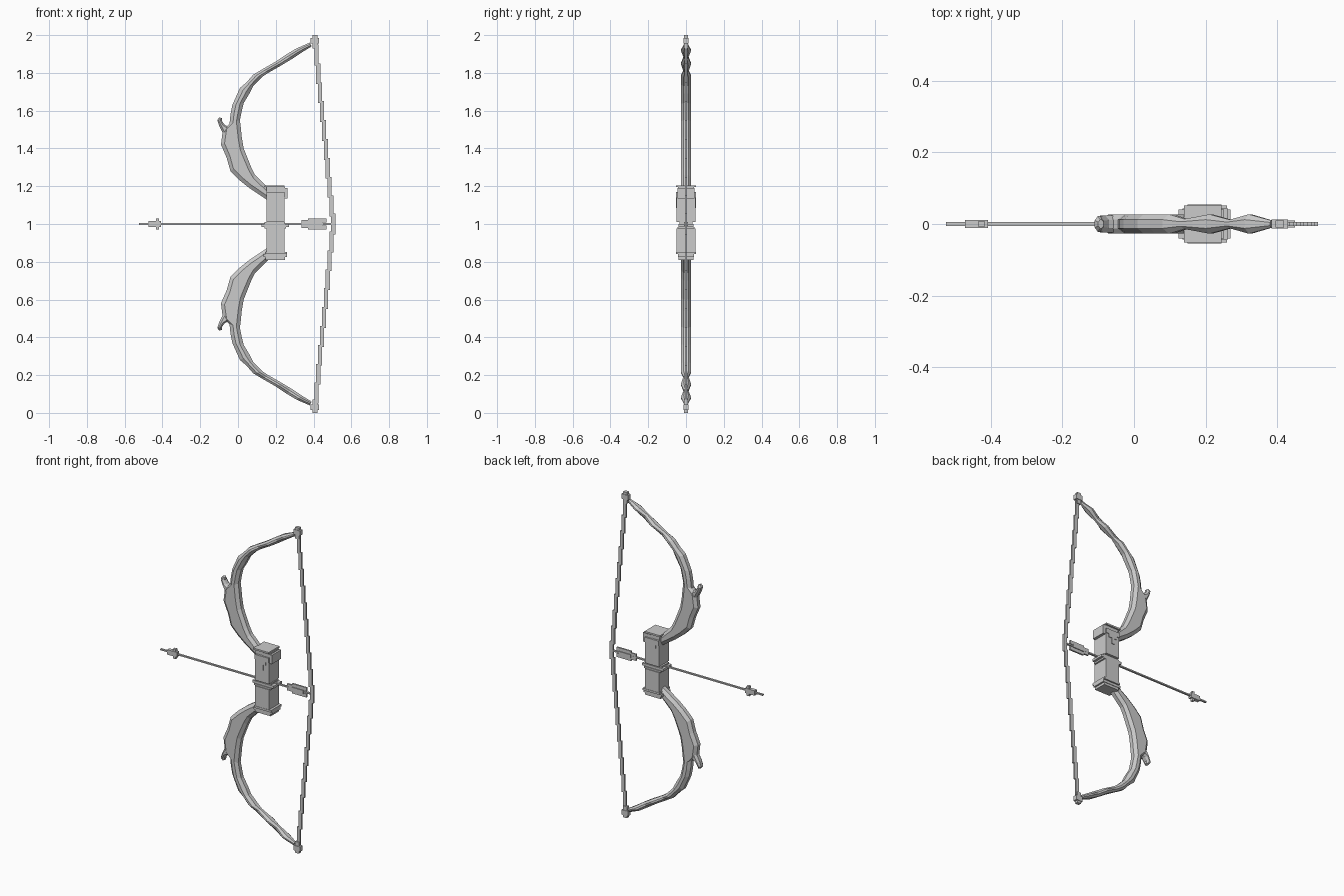
import bpy, bmesh
from mathutils import Vector

default = bpy.data.objects.get("Cube")
if default:
    bpy.data.objects.remove(default, do_unlink=True)

grey = bpy.data.materials.new("plain grey")
grey.use_nodes = True
colour = (0.6, 0.6, 0.6, 1)
grey.diffuse_color = colour
grey.node_tree.nodes["Principled BSDF"].inputs["Base Color"].default_value = colour

MID = 1.0  # height of the arrow and of the mirror plane


def finish(name, bm):
    bmesh.ops.recalc_face_normals(bm, faces=bm.faces)
    mesh = bpy.data.meshes.new(name)
    bm.to_mesh(mesh)
    bm.free()
    mesh.materials.append(grey)
    obj = bpy.data.objects.new(name, mesh)
    bpy.context.collection.objects.link(obj)
    return obj


def add_box(bm, x0, x1, z0, z1, half):
    """Box centred on y = 0, reaching half to each side."""
    verts = bmesh.ops.create_cube(bm, size=1)["verts"]
    for v in verts:
        v.co = Vector(((x0 + x1) / 2 + v.co.x * (x1 - x0),
                       v.co.y * 2 * half,
                       (z0 + z1) / 2 + v.co.z * (z1 - z0)))


def boxes(name, rows):
    bm = bmesh.new()
    for row in rows:
        add_box(bm, *row)
    return finish(name, bm)


def loft(name, rows, bevel):
    """Chamfered bar through rows of outer x, z, inner x, z and half width."""
    bm = bmesh.new()
    rings = []
    for ox, oz, ix, iz, half in rows:
        outer, inner = Vector((ox, 0, oz)), Vector((ix, 0, iz))
        span = inner - outer
        inset = span.normalized() * min(bevel, span.length * 0.35)
        side = Vector((0, half, 0))
        edge = side * 0.45
        points = (outer + edge, outer + inset + side, inner - inset + side, inner + edge,
                  inner - edge, inner - inset - side, outer + inset - side, outer - edge)
        rings.append([bm.verts.new(p) for p in points])
    for a, b in zip(rings, rings[1:]):
        for i in range(len(a)):
            j = (i + 1) % len(a)
            bm.faces.new((a[i], a[j], b[j], b[i]))
    bm.faces.new(rings[0])
    bm.faces.new(rings[-1])
    return finish(name, bm)


# Mirror centre for the lower half of the bow
centre = bpy.data.objects.new("mirror_centre", None)
centre.location.z = MID
centre.hide_render = True
bpy.context.collection.objects.link(centre)


def mirror_down(obj):
    mod = obj.modifiers.new("lower half", "MIRROR")
    mod.use_axis = (False, False, True)
    mod.use_mirror_merge = False
    mod.mirror_object = centre


# Limbs: broad blade near the grip, knotted thin end at the tip
W = 0.027
limb = loft("limbs", [
    (.15, 1.13, .16, 1.19, W),
    (.06, 1.19, .09, 1.26, W),
    (.01, 1.23, .07, 1.3, W),
    (-.04, 1.28, .05, 1.35, W),
    (-.06, 1.35, .03, 1.4, W),
    (-.09, 1.42, .02, 1.46, W),
    (-.08, 1.5, .015, 1.51, W),
    (-.045, 1.53, .01, 1.55, W),
    (-.04, 1.58, .02, 1.6, W),
    (-.03, 1.63, .03, 1.64, W),
    (.01, 1.72, .06, 1.69, W),
    (.045, 1.75, .08, 1.73, W),
    (.08, 1.79, .13, 1.78, W),
    (.13, 1.82, .16, 1.8, .014),
    (.2, 1.86, .23, 1.84, W),
    (.26, 1.9, .28, 1.87, .012),
    (.31, 1.93, .34, 1.91, W),
    (.38, 1.96, .39, 1.94, .01),
], 0.02)
mirror_down(limb)

# Curled spurs on the outer edge
spur = loft("spurs", [
    (-.08, 1.48, -.04, 1.51, .024),
    (-.1, 1.52, -.07, 1.525, .024),
    (-.11, 1.55, -.085, 1.545, .022),
    (-.1, 1.565, -.085, 1.56, .012),
], 0.012)
mirror_down(spur)

# Tips that hold the string
mirror_down(boxes("limb_tips", [
    (.385, .43, 1.955, 1.985, .013),
    (.395, .42, 1.93, 2, .01),
]))

# String in straight overlapping steps
STEPS = 9
top, length = 1.95, 0.9 / STEPS
steps = []
for i in range(STEPS):
    x = .415 + .08 * i / (STEPS - 1)
    z = top - i * length
    steps.append((x - .011, x + .011, z - length - .01, z, .005))
mirror_down(boxes("string", steps))
boxes("string_middle", [(.492, .515, .945, 1.055, .005)])

# Grip: two blocks with a waist and stepped collars
boxes("grip", [
    (.15, .245, 1.01, 1.17, .05),
    (.15, .245, .84, .975, .05),
    (.16, .235, .96, 1.03, .03),
    (.125, .27, .985, 1.0, .04),
    (.14, .255, .975, .985, .045),
    (.14, .25, 1.0, 1.01, .035),
])
boxes("upper_collar", [
    (.14, .245, 1.195, 1.205, .052),
    (.15, .25, 1.165, 1.195, .042),
    (.2, .262, 1.135, 1.19, .045),
])
boxes("lower_collar", [
    (.145, .25, .81, .825, .04),
    (.135, .26, .825, .84, .043),
    (.145, .26, .84, .852, .052),
])

# Stepped drips hanging below the upper collar
boxes("collar_drips", [
    (.15 + .019 * i, .169 + .019 * i, 1.17 - drop, 1.17, .054)
    for i, drop in enumerate((.03, .05, .085, .05, .03))
])

# Arrow
boxes("arrow_shaft", [(-.525, .495, MID - .004, MID + .004, .006)])
boxes("arrow_head", [
    (-.473, -.408, MID - .015, MID + .015, .011),
    (-.435, -.418, MID - .03, MID + .03, .008),
])
boxes("arrow_feathers", [
    (.37, .468, MID + .008, MID + .03, .005),
    (.37, .468, MID - .03, MID - .008, .005),
    (.335, .39, MID - .02, MID + .02, .005),
    (.37, .45, MID - .01, MID + .01, .01),
])
